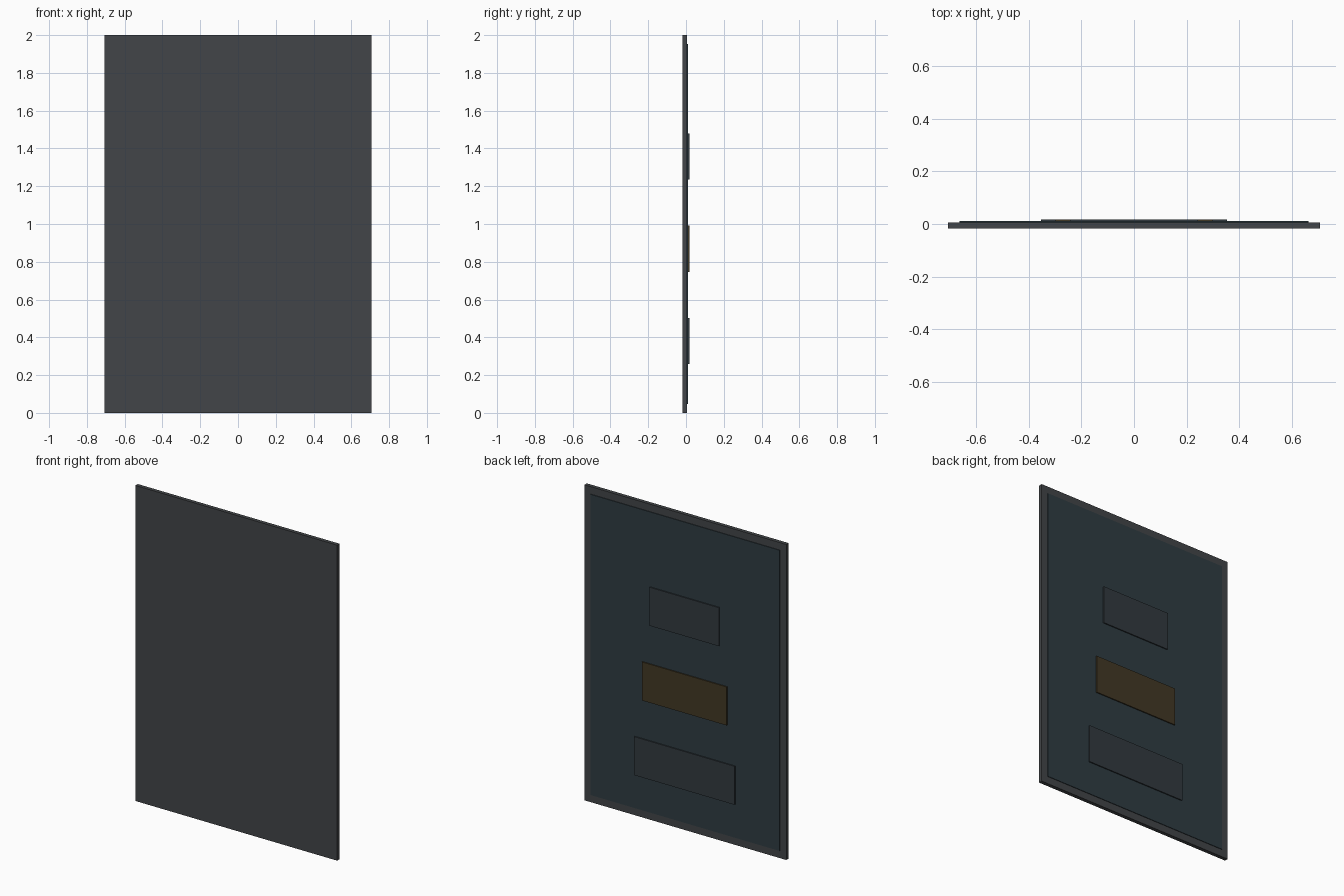
import bpy

if "Cube" in bpy.data.objects:
    bpy.data.objects.remove(bpy.data.objects["Cube"])


def material(name, rgb):
    m = bpy.data.materials.new(name)
    m.diffuse_color = (*rgb, 1)
    m.use_nodes = True
    m.node_tree.nodes["Principled BSDF"].inputs["Base Color"].default_value = m.diffuse_color
    return m


def box(name, width, y0, y1, z0, z1, mat):
    bpy.ops.mesh.primitive_cube_add(size=1, location=(0, (y0 + y1) / 2, (z0 + z1) / 2))
    ob = bpy.context.object
    ob.name = name
    ob.scale = (width, y1 - y0, z1 - z0)
    bpy.ops.object.transform_apply(location=False, rotation=False, scale=True)
    ob.data.materials.append(mat)
    return ob


casing = material("dark_grey", (0.055, 0.06, 0.065))
screen = material("dark_blue_grey", (0.028, 0.045, 0.055))
tile = material("slate", (0.032, 0.042, 0.05))
accent = material("dark_amber", (0.055, 0.04, 0.018))

# Depth steps from front to back
FRONT, RIM, FACE, RAISED = -0.0175, 0.0065, 0.0105, 0.0175

# Backing slab and the raised panel on its rear
box("slab", 1.416, FRONT, RIM, 0, 2, casing)
box("rear_panel", 1.326, RIM, FACE, 0.047, 1.953, screen)

# Three raised tiles, widening downwards
tiles = [("upper_tile", 0.486, tile), ("middle_tile", 0.596, accent), ("lower_tile", 0.706, tile)]
for i, (name, width, mat) in enumerate(tiles):
    z = 1.357 - 0.488 * i
    box(name, width, FACE, RAISED, z - 0.122, z + 0.122, mat)
